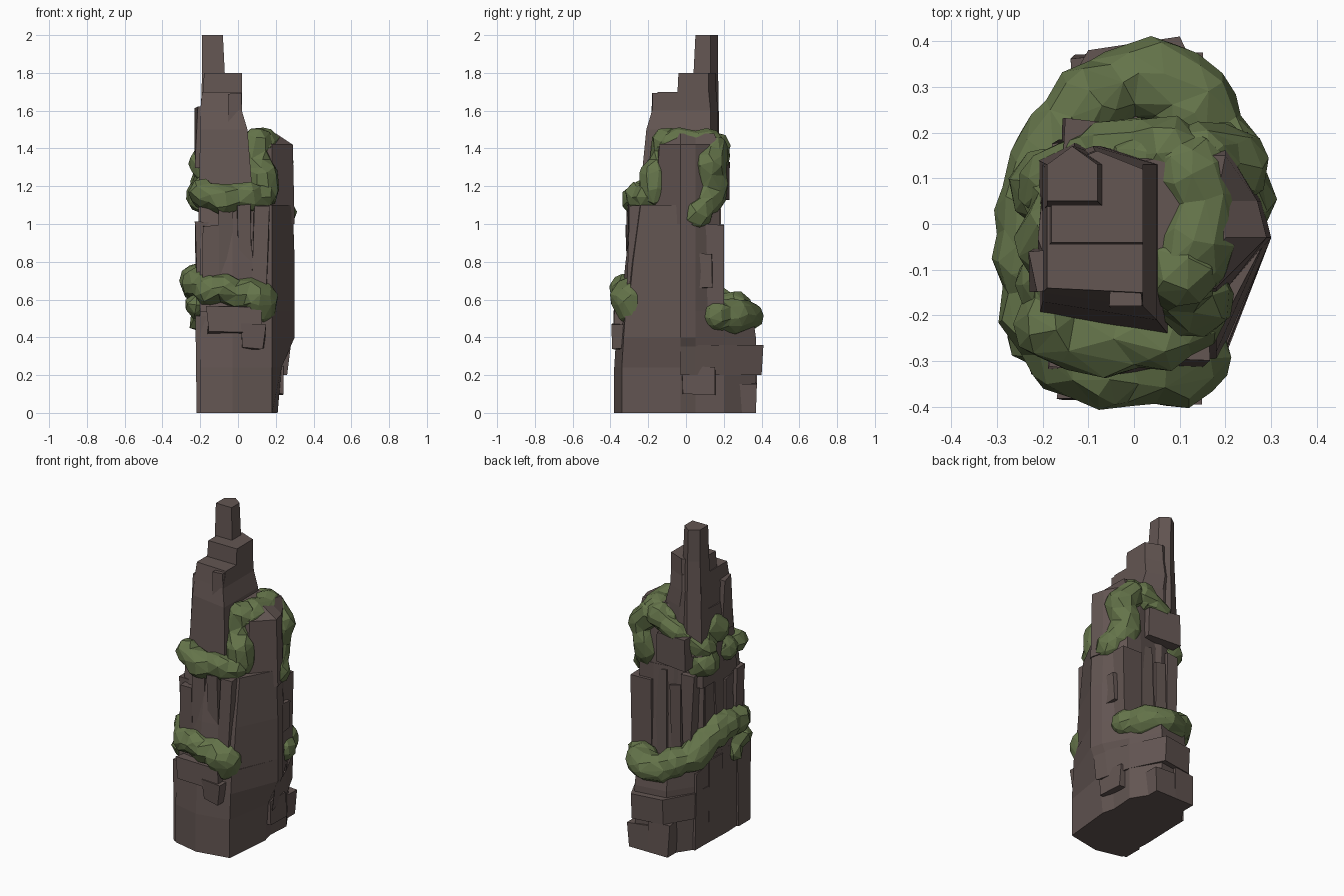
import bpy, bmesh, random
from mathutils import Vector, Matrix

random.seed(7)
if "Cube" in bpy.data.objects:
    bpy.data.objects.remove(bpy.data.objects["Cube"])


def make_material(name, color):
    material = bpy.data.materials.new(name)
    material.use_nodes = True
    material.diffuse_color = color
    for node in material.node_tree.nodes:
        if node.type == 'BSDF_PRINCIPLED':
            node.inputs["Base Color"].default_value = color
    return material


ROCK = make_material("brown rock", (0.125, 0.092, 0.085, 1))
MOSS = make_material("moss green", (0.128, 0.174, 0.068, 1))


def scatter(amount):
    return Vector([random.uniform(-amount, amount) for axis in "xyz"])


def finish(name, bm, material):
    bmesh.ops.recalc_face_normals(bm, faces=bm.faces)
    mesh = bpy.data.meshes.new(name)
    bm.to_mesh(mesh)
    bm.free()
    mesh.materials.append(material)
    result = bpy.data.objects.new(name, mesh)
    bpy.context.collection.objects.link(result)
    return result


def crag(bulge, front, back):
    """Outline of the rock mass: blunt front, pointed left flank, cut back corners."""
    return [(-.2, front + .04), (-.03, front), (.18, front + .04), (bulge, -.03), (bulge - .02, .05),
            (.2, min(.2, back)), (.1, back), (-.1, back - .03), (-.2, back / 2), (-.21, front / 3)]


def column(left, right, front, back, cut=0):
    """Outline of a squared column with a shallow point at the back."""
    return [(left, front + cut), (right, front), (right, back - .04),
            ((left + right) / 2, back), (left, back - .04)]


def loft(name, *rings):
    """Skin a stack of (height, outline) rings and cap both ends."""
    bm = bmesh.new()
    rows = [[bm.verts.new((x, y, height)) for x, y in outline] for height, outline in rings]
    for low, high in zip(rows, rows[1:]):
        for i in range(len(low)):
            bm.faces.new((low[i - 1], low[i], high[i], high[i - 1]))
    bm.faces.new(rows[0])
    bm.faces.new(rows[-1])
    finish(name, bm, ROCK)


def chunk(name, start, end, wobble=.012):
    """Roughly cut block between two opposite corners; the ground stays level."""
    bm = bmesh.new()
    bmesh.ops.create_cube(bm, size=1)
    start, end = Vector(start), Vector(end)
    for vert in bm.verts:
        blend = vert.co + Vector((.5, .5, .5))
        vert.co = start + blend * (end - start)
        if vert.co.z > .01:
            vert.co += scatter(wobble)
    finish(name, bm, ROCK)


def ribs(name, start, end, count, depth, bottom, top):
    """Row of uneven upright slabs along a wall; depth points into the rock."""
    start, end, depth = Vector(start), Vector(end), Vector(depth)
    for i in range(count):
        near = start.lerp(end, i / count) + depth * random.uniform(0, .2)
        far = start.lerp(end, (i + .85) / count) + depth
        low = bottom + random.uniform(0, .1) * (bottom > 0)
        high = top - random.uniform(0, .12)
        chunk(f"{name}_{i}", (*near, low), (*far, high))


def moss(name, radius, *path):
    """Lumpy faceted growth: clustered balls fused and simplified."""
    bm = bmesh.new()
    path = [Vector(point) for point in path]
    spots = [a.lerp(b, k / 3) for a, b in zip(path, path[1:]) for k in range(3)]
    for spot in spots + path[-1:]:
        place = Matrix.Translation(spot + scatter(.02))
        size = radius * random.uniform(.85, 1.15)
        bmesh.ops.create_icosphere(bm, subdivisions=2, radius=size, matrix=place)
    growth = finish(name, bm, MOSS)
    fuse = growth.modifiers.new("fuse", 'REMESH')
    fuse.mode = 'VOXEL'
    fuse.voxel_size = .022
    growth.modifiers.new("facet", 'DECIMATE').ratio = .09


# Main rock mass, narrowing in three storeys
loft("base_rock", (0, crag(.21, -.38, .36)), (.24, crag(.23, -.38, .37)),
     (.4, crag(.3, -.37, .37)), (.54, crag(.3, -.36, .35)))
loft("middle_rock", (.5, crag(.3, -.35, .19)), (.8, crag(.3, -.32, .18)), (1.1, crag(.29, -.28, .18)))
loft("shoulder_rock", (1, crag(.3, -.21, .18)), (1.42, crag(.29, -.18, .17)), (1.48, crag(.2, -.1, .15)))

# Stepped tower and spire
loft("tower", (1, column(-.21, .09, -.26, .17, .05)), (1.5, column(-.2, .05, -.21, .17, .04)),
     (1.6, column(-.2, .02, -.18, .17, .03)), (1.7, column(-.19, .02, -.15, .16, .01)))
loft("upper_step", (1.6, column(-.19, .02, -.05, .16)), (1.8, column(-.18, .02, -.04, .16)))
loft("spire", (1.2, column(-.21, -.05, .02, .18)), (1.8, column(-.19, -.07, .04, .17)),
     (2, column(-.19, -.08, .05, .17)))
chunk("tower_notch_block", (-.05, -.18, 1.54), (.02, -.1, 1.69), .005)
chunk("tower_edge_slab", (-.22, -.14, 1.3), (-.1, -.05, 1.62))

# Front ledges, ribs and wedge
chunk("front_brow", (-.16, -.38, .42), (.12, -.3, .56))
chunk("front_block", (.02, -.385, .34), (.14, -.3, .47))
ribs("front_rib", (-.18, -.32), (.17, -.32), 4, (0, .13), .6, 1.1)

# Stepped blocks on the left flank
loft("flank_shelf", (.2, crag(.26, .05, .4)), (.36, crag(.28, .05, .41)))
chunk("flank_foot", (-.02, .1, 0), (.14, .37, .16))
chunk("flank_step", (.1, -.02, .1), (.23, .16, .24))
chunk("flank_upper_block", (.15, .02, .66), (.27, .14, .84))
chunk("flank_pillar", (.1, .08, .55), (.24, .19, 1))

# Back slabs and overhang
chunk("back_foot", (-.13, .2, 0), (.0, .37, .2))
chunk("back_overhang", (-.15, .08, 1.13), (.06, .22, 1.32))
ribs("back_rib", (-.17, .2), (.18, .2), 4, (0, -.15), .5, 1.1)

# Ribs on the right flank
ribs("side_low_rib", (-.22, -.33), (-.22, .22), 4, (.12, 0), 0, .55)
ribs("side_high_rib", (-.23, -.26), (-.22, .12), 4, (.12, 0), .6, 1.1)

# Lower moss band, rising around the right flank and dropping onto the back ledge
moss("lower_moss", .09, (.12, -.26, .56), (.1, -.31, .62), (-.05, -.32, .64), (-.19, -.26, .66),
     (-.2, -.1, .7), (-.21, .02, .7), (-.15, .19, .57), (-.06, .3, .52), (.04, .32, .52),
     (.12, .28, .51), (.19, .14, .53))
moss("hanging_moss", .06, (-.2, -.26, .6), (-.2, -.2, .47))

# Upper moss band and the growth over the shoulder
moss("front_upper_moss", .08, (.12, -.2, 1.15), (0, -.26, 1.13), (-.17, -.25, 1.14), (-.18, -.12, 1.18))
moss("side_upper_moss", .08, (-.17, -.12, 1.18), (-.16, 0, 1.36), (-.17, .07, 1.22), (-.17, .08, 1.12))
moss("back_upper_moss", .075, (-.17, .08, 1.22), (-.12, .14, 1.29), (0, .15, 1.36), (.11, .14, 1.41))
moss("shoulder_front_moss", .085, (.12, -.17, 1.15), (.11, -.14, 1.3), (.11, -.09, 1.42))
moss("shoulder_top_moss", .085, (.11, -.08, 1.42), (.15, 0, 1.43), (.13, .1, 1.42), (.02, .13, 1.4))
moss("shoulder_back_moss", .09, (.14, .12, 1.41), (.19, .13, 1.3), (.18, .14, 1.16), (.21, .07, 1.05))
